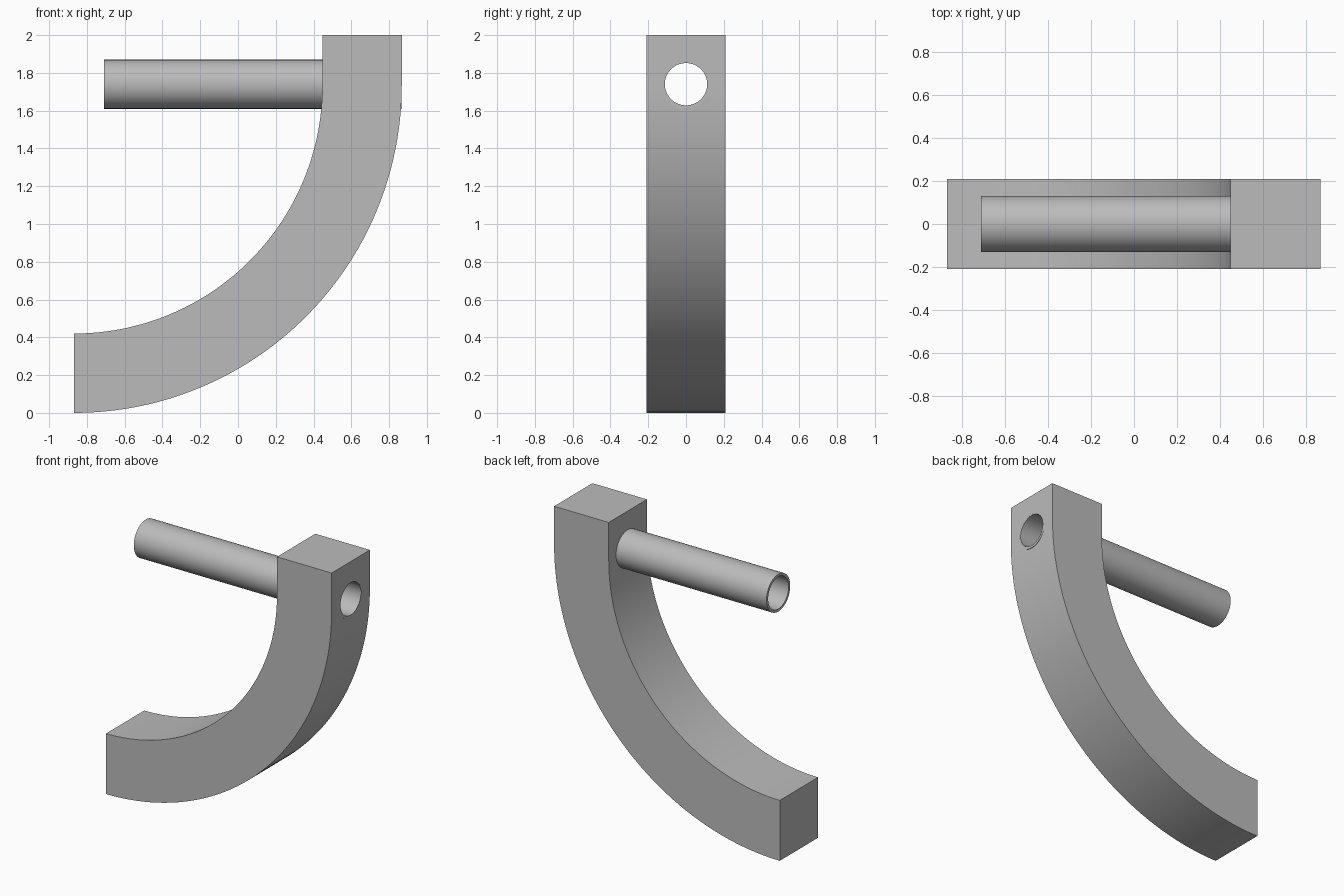
import bpy
import bmesh
from math import cos, sin, pi, radians
from mathutils import Matrix

default = bpy.data.objects.get("Cube")
if default:
    bpy.data.objects.remove(default, do_unlink=True)

# Main dimensions
OUTER, INNER = 1.735, 1.315      # arm radii
LEFT, TOP, HALF = -0.868, 2.0, 0.21
AXIS_Z = 1.74
TUBE_START, TUBE_END = -0.71, 0.8665
TUBE_R, BORE_R = 0.13, 0.112

grey = bpy.data.materials.new("plain grey")
grey.use_nodes = True
grey.diffuse_color = (0.5, 0.5, 0.5, 1)
grey.node_tree.nodes["Principled BSDF"].inputs["Base Color"].default_value = (0.5, 0.5, 0.5, 1)


def make_object(name, bm):
    bmesh.ops.recalc_face_normals(bm, faces=bm.faces)
    mesh = bpy.data.meshes.new(name)
    bm.to_mesh(mesh)
    bm.free()
    mesh.materials.append(grey)
    obj = bpy.data.objects.new(name, mesh)
    bpy.context.collection.objects.link(obj)
    return obj


def smooth(obj):
    bpy.ops.object.select_all(action='DESELECT')
    obj.select_set(True)
    bpy.context.view_layer.objects.active = obj
    bpy.ops.object.shade_smooth_by_angle(angle=radians(30))


def rod(name, radius, start, end):
    """Solid cylinder lying along x."""
    bm = bmesh.new()
    place = Matrix.Translation(((start + end) / 2, 0, AXIS_Z)) @ Matrix.Rotation(pi / 2, 4, 'Y')
    bmesh.ops.create_cone(bm, cap_ends=True, segments=64, radius1=radius,
                          radius2=radius, depth=end - start, matrix=place)
    return make_object(name, bm)


def arc(radius, steps=48):
    """Quarter arc from its lowest point round to its right side."""
    angles = [pi / 2 * i / steps for i in range(steps + 1)]
    return [(LEFT + radius * sin(a), OUTER - radius * cos(a)) for a in angles]


def cut(obj, cutter):
    mod = obj.modifiers.new("bore", 'BOOLEAN')
    mod.operation = 'DIFFERENCE'
    mod.solver = 'EXACT'
    mod.object = cutter
    bpy.context.view_layer.objects.active = obj
    bpy.ops.object.modifier_apply(modifier=mod.name)
    bpy.data.objects.remove(cutter, do_unlink=True)


# Curved arm: quarter ring with a short straight top, extruded in y
profile = arc(OUTER) + [(LEFT + OUTER, TOP), (LEFT + INNER, TOP)] + arc(INNER)[::-1]
bm = bmesh.new()
face = bm.faces.new([bm.verts.new((x, -HALF, z)) for x, z in profile])
ext = bmesh.ops.extrude_face_region(bm, geom=[face])
bmesh.ops.translate(bm, vec=(0, 2 * HALF, 0),
                    verts=[v for v in ext["geom"] if isinstance(v, bmesh.types.BMVert)])
arm = make_object("curved_arm", bm)

# Hole through the arm, its edge buried inside the tube wall
cut(arm, rod("arm_hole_cutter", BORE_R + 0.004, 0.2, 1.2))
smooth(arm)

# Hollow tube through the arm
tube = rod("tube", TUBE_R, TUBE_START, TUBE_END)
cut(tube, rod("tube_bore_cutter", BORE_R, -1.2, 1.2))
smooth(tube)
